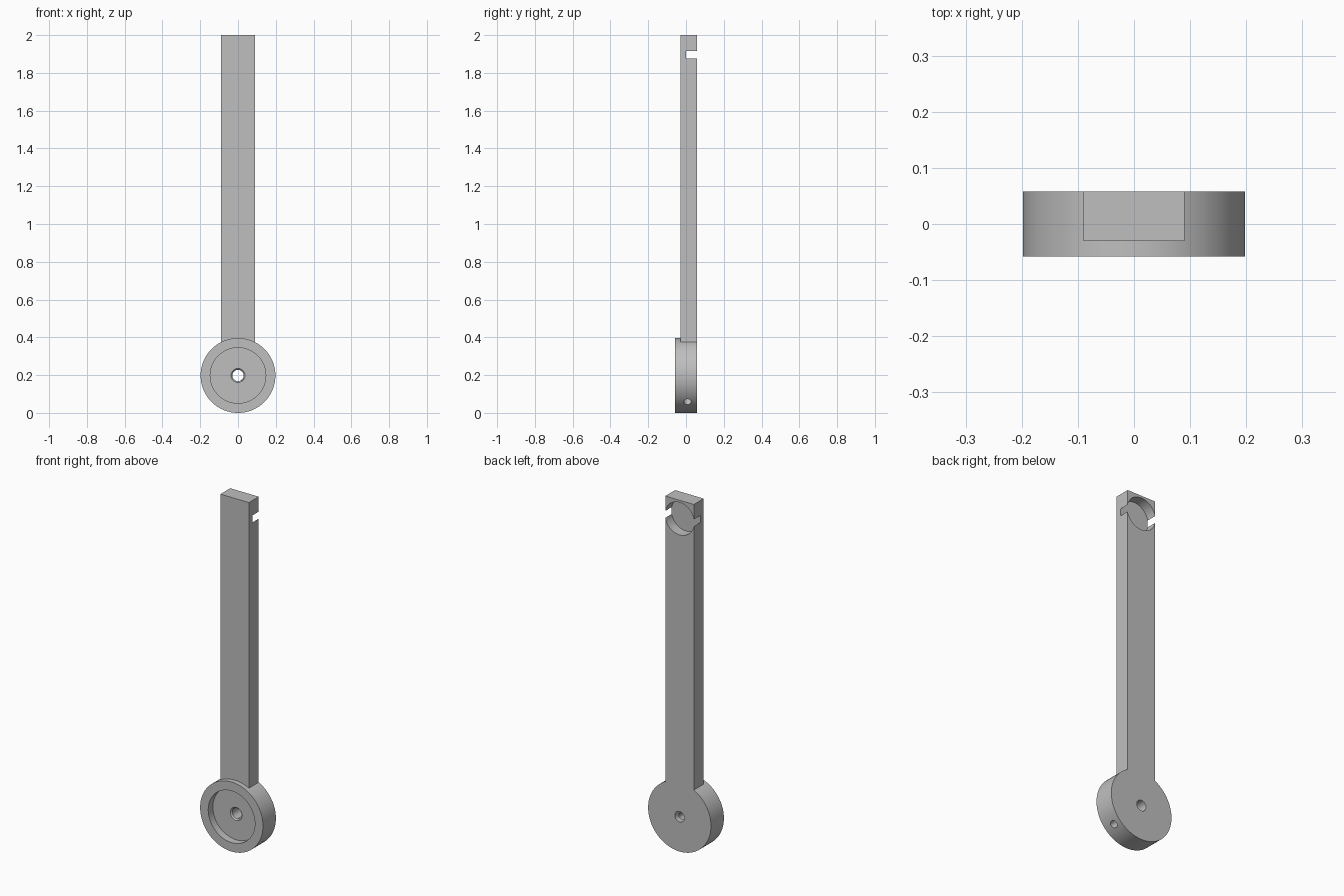
import bpy
import math
from mathutils import Vector

cube = bpy.data.objects.get("Cube")
if cube:
    bpy.data.objects.remove(cube, do_unlink=True)

HALF_DEPTH = 0.058      # half thickness of the disc
RADIUS = 0.198          # disc radius, also the height of its centre
ARM_HALF = 0.09         # half width of the arm
ARM_FRONT = -0.03

grey = bpy.data.materials.new("plain grey")
grey.use_nodes = True
COLOUR = (0.52, 0.52, 0.52, 1)
grey.diffuse_color = COLOUR
grey.node_tree.nodes["Principled BSDF"].inputs["Base Color"].default_value = COLOUR


def rod(name, start, end, r1, r2=None, sides=96):
    """Cylinder or cone running between two points."""
    start, end = Vector(start), Vector(end)
    axis = end - start
    bpy.ops.mesh.primitive_cone_add(
        vertices=sides, radius1=r1, radius2=r1 if r2 is None else r2,
        depth=axis.length, location=(start + end) / 2,
        rotation=axis.to_track_quat("Z", "Y").to_euler())
    obj = bpy.context.object
    obj.name = name
    return obj


def box(name, low, high):
    low, high = Vector(low), Vector(high)
    bpy.ops.mesh.primitive_cube_add(size=1, location=(low + high) / 2)
    obj = bpy.context.object
    obj.name = name
    obj.scale = high - low
    bpy.ops.object.transform_apply(location=False, rotation=False, scale=True)
    return obj


def combine(target, tool, operation):
    """Apply a boolean, then discard the tool."""
    tool.hide_render = True
    mod = target.modifiers.new(operation, "BOOLEAN")
    mod.operation = operation
    mod.solver = "EXACT"
    mod.object = tool
    bpy.context.view_layer.objects.active = target
    bpy.ops.object.modifier_apply(modifier=mod.name)
    bpy.data.objects.remove(tool, do_unlink=True)


# Round hub joined to the flat arm, flush at the back
lever = rod("lever_arm", (0, -HALF_DEPTH, RADIUS), (0, HALF_DEPTH, RADIUS), RADIUS, sides=128)
arm = box("arm", (-ARM_HALF, ARM_FRONT, 0.36), (ARM_HALF, HALF_DEPTH, 2))
combine(lever, arm, "UNION")

# Shallow dish in the hub's front
floor = -0.016
combine(lever, rod("dish", (0, -0.1, RADIUS), (0, floor, RADIUS), 0.147), "DIFFERENCE")

# Axle hole with a countersunk front edge
combine(lever, rod("axle_hole", (0, -0.1, RADIUS), (0, 0.1, RADIUS), 0.03, sides=48), "DIFFERENCE")
combine(lever, rod("countersink", (0, floor - 0.004, RADIUS), (0, floor + 0.008, RADIUS),
                   0.041, 0.029, sides=48), "DIFFERENCE")

# Set screw hole, radial, low on the left side
diag = 0.25 * math.sqrt(0.5)
combine(lever, rod("screw_hole", (0.01, 0.008, RADIUS - 0.01),
                   (diag, 0.008, RADIUS - diag), 0.02, sides=32), "DIFFERENCE")

# Round pocket in the arm's back that just breaks through both sides
combine(lever, rod("pocket", (0, 0, 1.895), (0, 0.1, 1.895), 0.0922, sides=128), "DIFFERENCE")

lever.data.materials.clear()
lever.data.materials.append(grey)
for poly in lever.data.polygons:
    poly.material_index = 0

bpy.ops.object.select_all(action="DESELECT")
lever.select_set(True)
bpy.context.view_layer.objects.active = lever
bpy.ops.object.shade_smooth_by_angle(angle=math.radians(30))
